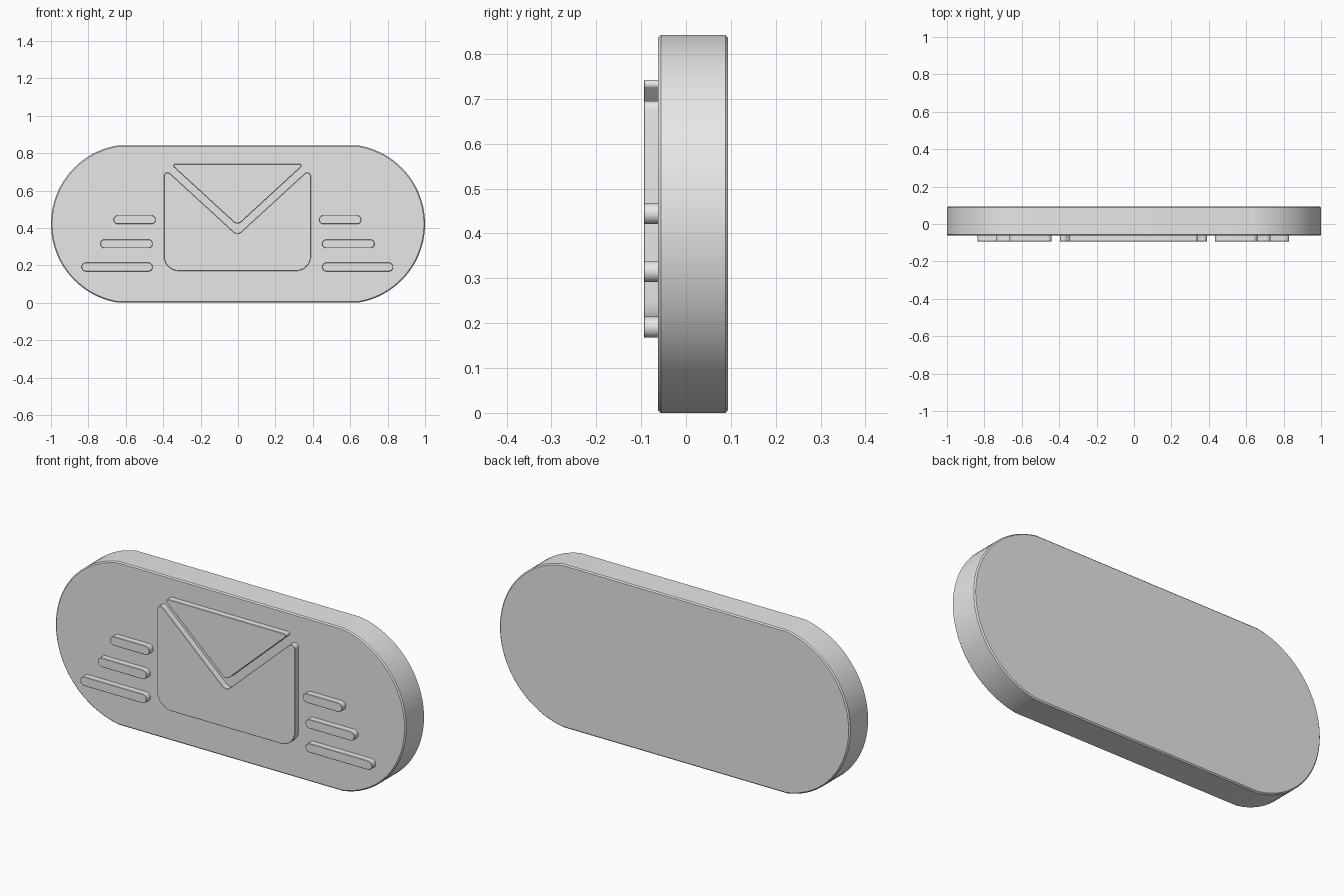
import bpy, bmesh, math
from mathutils import Vector

if "Cube" in bpy.data.objects:
    bpy.data.objects.remove(bpy.data.objects["Cube"], do_unlink=True)

# One plain grey for every part
grey = bpy.data.materials.new("plain_grey")
grey.use_nodes = True
colour = (0.8, 0.8, 0.8, 1)
grey.diffuse_color = colour
grey.node_tree.nodes["Principled BSDF"].inputs["Base Color"].default_value = colour

ICON_X = -0.003           # the raised icon sits a hair off centre
FRONT, SEAT = -0.094, -0.055
PLATE_FRONT, PLATE_BACK = -0.062, 0.094


def arc(cx, cz, r, start, end, steps):
    """Points along an arc, angles in radians."""
    angles = [start + (end - start) * i / steps for i in range(steps + 1)]
    return [Vector((cx + r * math.cos(a), cz + r * math.sin(a))) for a in angles]


def fillet(corners, steps=8):
    """Round each (x, z, radius) corner of a polygon with a tangent arc."""
    out = []
    for i, (x, z, r) in enumerate(corners):
        p = Vector((x, z))
        to_prev = (Vector(corners[i - 1][:2]) - p).normalized()
        to_next = (Vector(corners[(i + 1) % len(corners)][:2]) - p).normalized()
        half = to_prev.angle(to_next) / 2
        centre = p + (to_prev + to_next).normalized() * r / math.sin(half)
        a = p + to_prev * r / math.tan(half) - centre
        b = p + to_next * r / math.tan(half) - centre
        start = math.atan2(a.y, a.x)
        sweep = math.atan2(a.x * b.y - a.y * b.x, a.dot(b))
        out += arc(centre.x, centre.y, r, start, start + sweep, steps)
    return out


def slab(name, outline, y_front, y_back, bevel):
    """Extrude an x-z outline along y and chamfer its rims."""
    bm = bmesh.new()
    face = bm.faces.new([bm.verts.new((p.x, y_front, p.y)) for p in outline])
    grown = bmesh.ops.extrude_face_region(bm, geom=[face], use_keep_orig=True)
    moved = [g for g in grown["geom"] if isinstance(g, bmesh.types.BMVert)]
    bmesh.ops.translate(bm, verts=moved, vec=(0, y_back - y_front, 0))
    bmesh.ops.recalc_face_normals(bm, faces=bm.faces)
    rims = [e for e in bm.edges if abs(e.verts[0].co.y - e.verts[1].co.y) < 1e-5]
    bmesh.ops.bevel(bm, geom=rims, offset=bevel, segments=1, profile=0.5,
                    affect='EDGES', clamp_overlap=False)
    bmesh.ops.recalc_face_normals(bm, faces=bm.faces)
    mesh = bpy.data.meshes.new(name)
    bm.to_mesh(mesh)
    bm.free()
    mesh.materials.append(grey)
    obj = bpy.data.objects.new(name, mesh)
    bpy.context.collection.objects.link(obj)
    bpy.ops.object.select_all(action='DESELECT')
    obj.select_set(True)
    bpy.context.view_layer.objects.active = obj
    bpy.ops.object.shade_smooth_by_angle(angle=math.radians(30))
    return obj


# Backing plate: straight top and bottom, arc ends slightly flatter than half circles
half_height, radius = 0.421, 0.426
spread = math.asin(half_height / radius)
right_end = arc(1 - radius, half_height, radius, -math.pi / 2, math.pi / 2, 2)
spread = math.pi - spread if radius * math.cos(spread) < 0 else spread
right_end = arc(1 - radius, half_height, radius, -spread, spread, 40)
left_end = [Vector((-p.x, p.y)) for p in reversed(right_end)]
slab("backing_plate", right_end + left_end, PLATE_FRONT, PLATE_BACK, 0.006)

# Envelope body with a V-shaped notch
w = 0.393
body = [(-w, 0.17, 0.08), (w, 0.17, 0.08), (w, 0.721, 0.02),
        (0, 0.36, 0.03), (-w, 0.721, 0.02)]
slab("envelope_body", fillet([(x + ICON_X, z, r) for x, z, r in body]),
     FRONT, SEAT, 0.002)

# Envelope flap, a rounded triangle above the notch
flap = [(0, 0.414, 0.03), (0.357, 0.742, 0.01), (-0.357, 0.742, 0.01)]
slab("envelope_flap", fillet([(x + ICON_X, z, r) for x, z, r in flap]),
     FRONT, SEAT, 0.002)

# Speed bars, three on each side, growing longer downwards
bars = {"upper": (0.437, 0.662, 0.444), "middle": (0.453, 0.733, 0.315),
        "lower": (0.453, 0.833, 0.191)}
r = 0.0235
for side, sign in (("left", 1), ("right", -1)):
    for row, (inner, outer, z) in bars.items():
        x0, x1 = sorted((sign * inner + ICON_X, sign * outer + ICON_X))
        outline = (arc(x1 - r, z, r, -math.pi / 2, math.pi / 2, 12)
                   + arc(x0 + r, z, r, math.pi / 2, math.pi * 1.5, 12))
        slab(f"{side}_{row}_bar", outline, FRONT, SEAT, 0.002)
